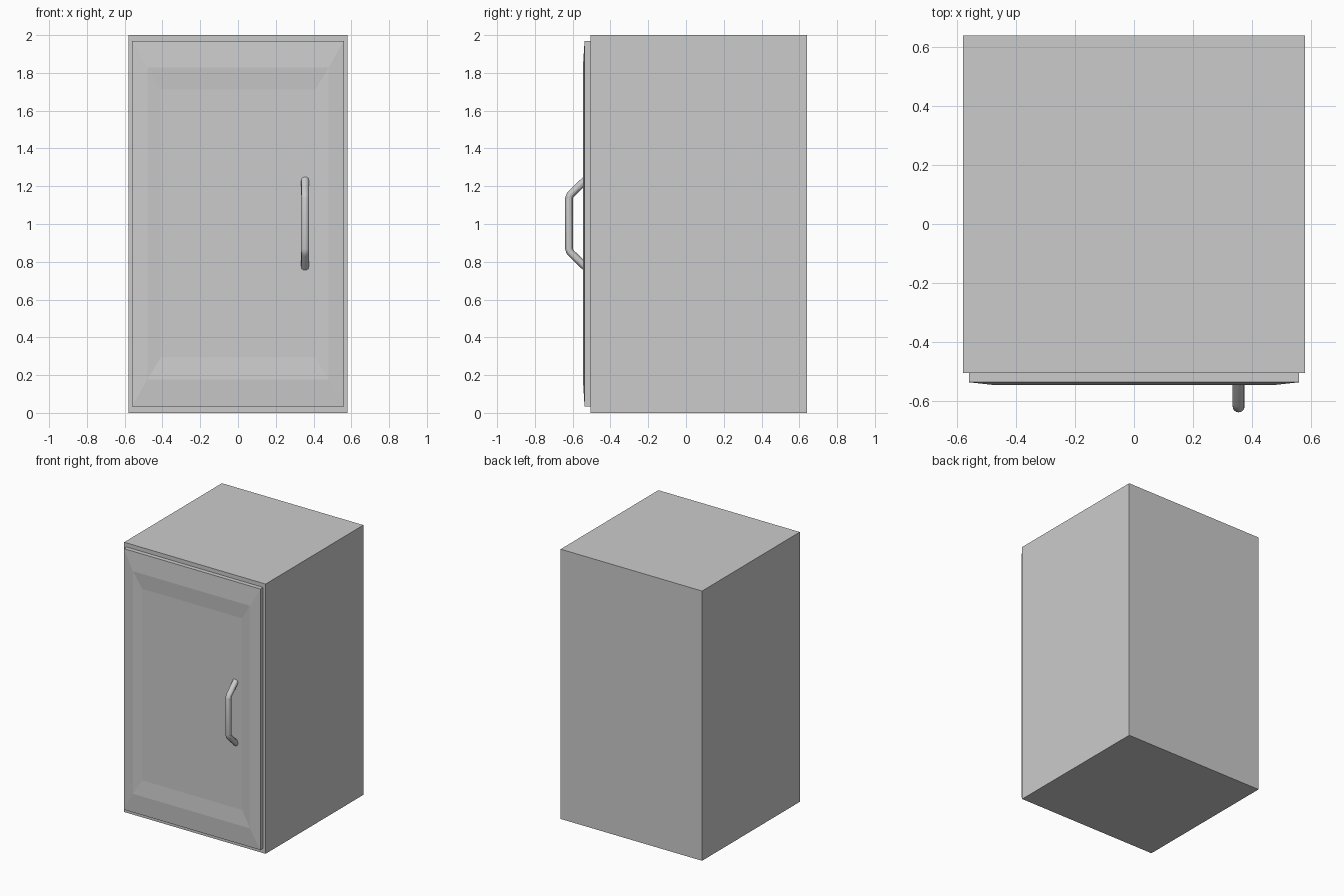
import bpy, bmesh

if "Cube" in bpy.data.objects:
    bpy.data.objects.remove(bpy.data.objects["Cube"])

DOOR_Z = 1.0025


def link(name, data):
    obj = bpy.data.objects.new(name, data)
    bpy.context.collection.objects.link(obj)
    return obj


# Cabinet body: plain closed box
bm = bmesh.new()
bmesh.ops.create_cube(bm, size=1)
bmesh.ops.scale(bm, vec=(1.16, 1.145, 2.0), verts=bm.verts)
bmesh.ops.translate(bm, vec=(0, 0.0675, 1.0), verts=bm.verts)
mesh = bpy.data.meshes.new("cabinet_body")
bm.to_mesh(mesh)
bm.free()
link("cabinet_body", mesh)

# Door: nested rectangles (half width, half height, y) from back to recessed panel
profile = [
    (0.56, 0.9675, -0.505),
    (0.56, 0.9675, -0.537),
    (0.48, 0.825, -0.546),
    (0.41, 0.71, -0.537),
]
bm = bmesh.new()
rings = [[bm.verts.new((sx * w, y, DOOR_Z + sz * h))
          for sx, sz in ((-1, -1), (1, -1), (1, 1), (-1, 1))]
         for w, h, y in profile]
for a, b in zip(rings, rings[1:]):
    for i in range(4):
        j = (i + 1) % 4
        bm.faces.new((a[i], a[j], b[j], b[i]))
bm.faces.new(rings[-1])
bm.faces.new(rings[0][::-1])
bmesh.ops.recalc_face_normals(bm, faces=bm.faces)
mesh = bpy.data.meshes.new("door")
bm.to_mesh(mesh)
bm.free()
link("door", mesh)

# Handle: round bar bent into a bracket, mirrored about mid height
half = [(-0.530, 0.232), (-0.605, 0.160), (-0.615, 0.148), (-0.619, 0.134)]
path = half + [(y, -z) for y, z in reversed(half)]
curve = bpy.data.curves.new("door_handle", "CURVE")
curve.dimensions = "3D"
curve.bevel_depth = 0.0205
curve.bevel_resolution = 4
curve.use_fill_caps = True
spline = curve.splines.new("POLY")
spline.points.add(len(path) - 1)
for point, (y, z) in zip(spline.points, path):
    point.co = (0.355, y, DOOR_Z + z, 1)
handle = link("door_handle", curve)

bpy.context.view_layer.objects.active = handle
handle.select_set(True)
bpy.ops.object.convert(target="MESH")
bpy.ops.object.shade_smooth_by_angle()
